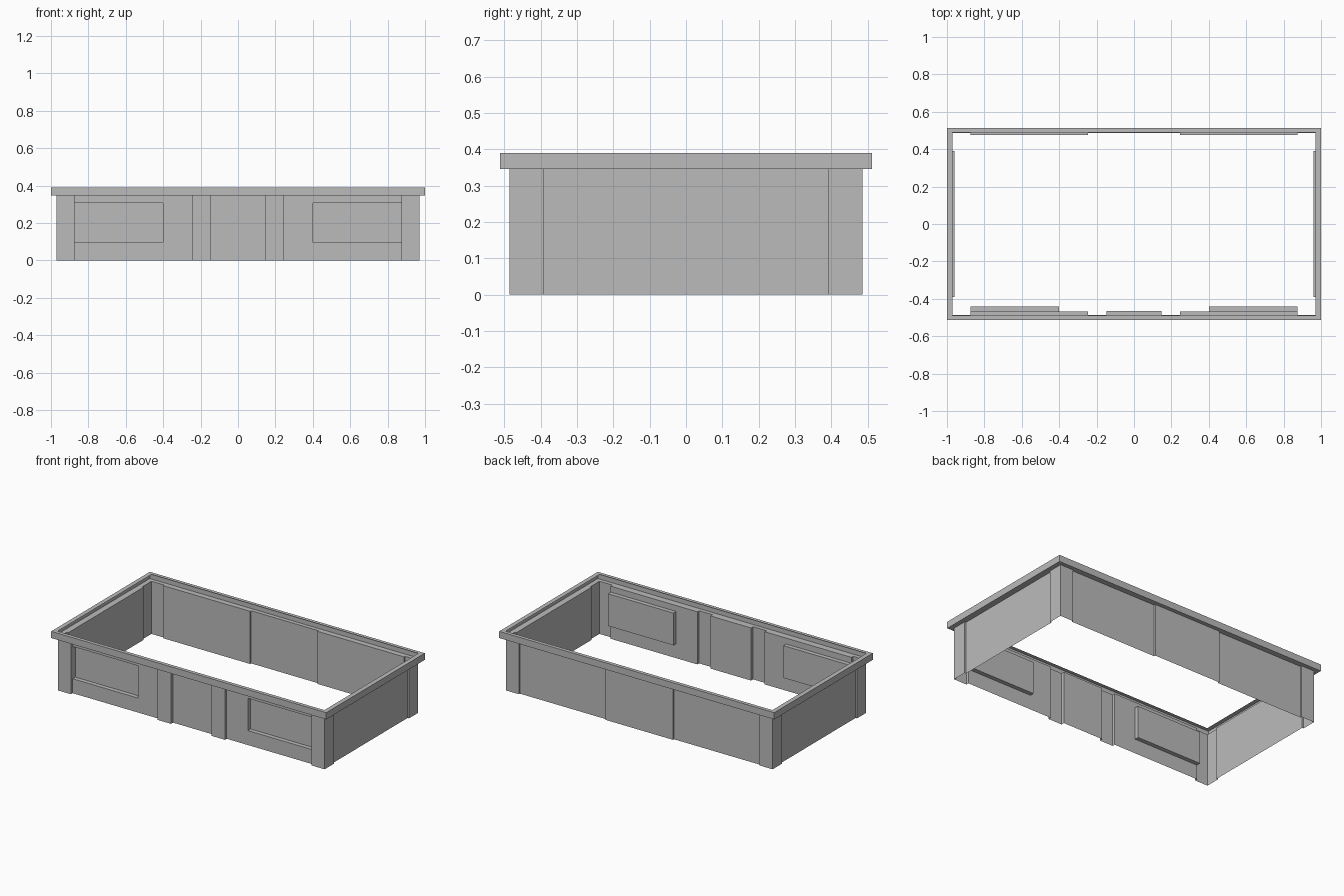
import bpy
import bmesh

cube = bpy.data.objects.get("Cube")
if cube:
    bpy.data.objects.remove(cube)

stone = bpy.data.materials.new("plain_grey")
stone.use_nodes = True
GREY = (0.5, 0.5, 0.5, 1)
stone.diffuse_color = GREY
stone.node_tree.nodes["Principled BSDF"].inputs["Base Color"].default_value = GREY

WALL_TOP, TOP = 0.346, 0.39
SILL, HEAD = 0.095, 0.307          # window recess heights
WX, WY = 0.97, 0.486               # main wall planes
CX, CY = 1.0, 0.512                # cornice outer planes
BAY, PIER = 0.875, 0.245           # recessed bay limits
FRONT, GLASS, JAMB = -0.468, -0.44, 0.4


def sheet(bm, path, z0, z1):
    """Upright strip following a plan path."""
    for (ax, ay), (bx, by) in zip(path, path[1:]):
        bm.faces.new([bm.verts.new(p) for p in
                      ((ax, ay, z0), (bx, by, z0), (bx, by, z1), (ax, ay, z1))])


def flat(bm, outline, z):
    """Level face with the given plan outline."""
    bm.faces.new([bm.verts.new((x, y, z)) for x, y in outline])


def finish(name, bm):
    """Weld the half model, mirror it across x and give it its colour."""
    bmesh.ops.remove_doubles(bm, verts=bm.verts, dist=0.0001)
    mesh = bpy.data.meshes.new(name)
    bm.to_mesh(mesh)
    bm.free()
    mesh.materials.append(stone)
    obj = bpy.data.objects.new(name, mesh)
    bpy.context.collection.objects.link(obj)
    mirror = obj.modifiers.new("mirror", "MIRROR")
    mirror.use_axis[0] = True


# Plan of the left half, from front centre round to back centre
front_centre = [(0, -0.465), (0.147, -0.465), (0.147, -WY), (PIER, -WY), (PIER, FRONT)]
side_and_back = [(BAY, FRONT), (BAY, -WY), (WX, -WY), (WX, -0.39), (0.96, -0.39),
                 (0.96, 0.39), (WX, 0.39), (WX, WY), (BAY, WY), (BAY, 0.476),
                 (PIER, 0.476), (PIER, WY), (0, WY)]
front_bay = [front_centre[-1], side_and_back[0]]

# Walls with shallow bays between the piers
bm = bmesh.new()
sheet(bm, front_centre, 0, WALL_TOP)
sheet(bm, side_and_back, 0, WALL_TOP)
sheet(bm, front_bay, 0, SILL)
sheet(bm, front_bay, HEAD, WALL_TOP)
sheet(bm, [(PIER, FRONT), (JAMB, FRONT)], SILL, HEAD)
finish("walls", bm)

# Deep window recesses in the front bays
bm = bmesh.new()
sheet(bm, [(JAMB, FRONT), (JAMB, GLASS), (BAY, GLASS), (BAY, FRONT)], SILL, HEAD)
opening = [(JAMB, FRONT), (BAY, FRONT), (BAY, GLASS), (JAMB, GLASS)]
flat(bm, opening, SILL)
flat(bm, opening[::-1], HEAD)
finish("window_recesses", bm)

# Cornice: soffit, outer band and top rim, open towards the inside
bm = bmesh.new()
outer = [(0, -CY), (CX, -CY), (CX, CY), (0, CY)]
inner = [(0, -0.488), (WX, -0.488), (WX, 0.488), (0, 0.488)]
flat(bm, front_centre + side_and_back + outer[::-1], WALL_TOP)
sheet(bm, outer, WALL_TOP, TOP)
flat(bm, outer + inner[::-1], TOP)
finish("cornice", bm)
